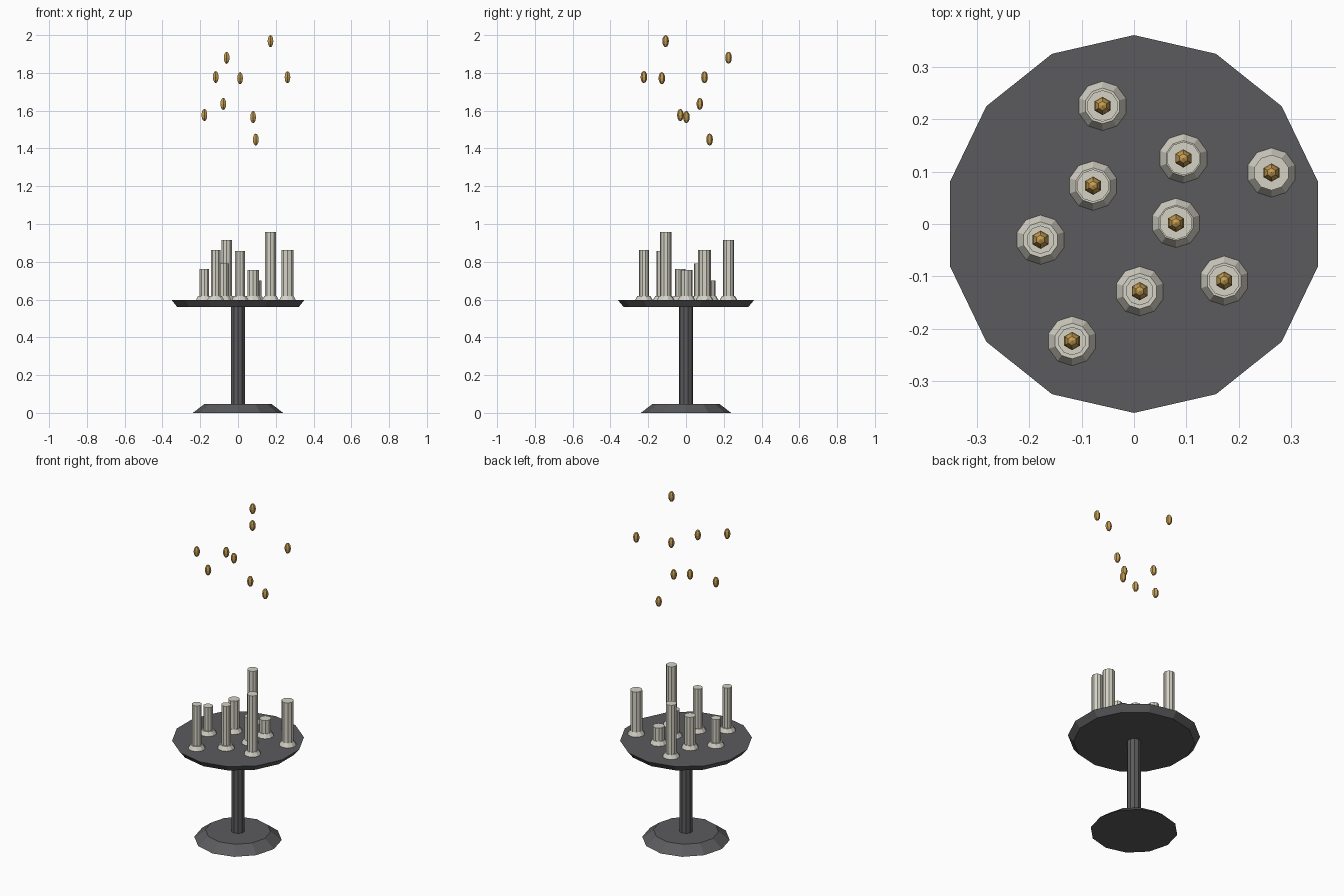
import bpy, bmesh, math

if "Cube" in bpy.data.objects:
    bpy.data.objects.remove(bpy.data.objects["Cube"])


def material(name, rgb):
    m = bpy.data.materials.new(name)
    m.diffuse_color = (*rgb, 1)
    m.use_nodes = True
    m.node_tree.nodes["Principled BSDF"].inputs["Base Color"].default_value = m.diffuse_color
    return m


IRON = material("dark iron", (0.105, 0.105, 0.11))
WAX = material("ivory wax", (0.66, 0.645, 0.56))
FLAME = material("amber flame", (0.56, 0.34, 0.085))


def lathe(name, profile, sides, mat, loc=(0, 0)):
    """Spin (radius, z) points around a vertical axis; radius 0 makes a pole."""
    bm = bmesh.new()
    rings = []
    for r, z in profile:
        if r == 0:
            rings.append([bm.verts.new((0, 0, z))] * sides)
        else:
            angles = [math.pi / 2 + 2 * math.pi * i / sides for i in range(sides)]
            rings.append([bm.verts.new((r * math.cos(a), r * math.sin(a), z)) for a in angles])
    for low, high in zip(rings, rings[1:]):
        for i in range(sides):
            j = (i + 1) % sides
            corners = list(dict.fromkeys((low[i], low[j], high[j], high[i])))
            bm.faces.new(corners)
    # flat end caps
    if profile[0][0] > 0:
        bm.faces.new(rings[0][::-1])
    if profile[-1][0] > 0:
        bm.faces.new(rings[-1])
    bmesh.ops.recalc_face_normals(bm, faces=bm.faces)
    mesh = bpy.data.meshes.new(name)
    bm.to_mesh(mesh)
    bm.free()
    mesh.materials.append(mat)
    ob = bpy.data.objects.new(name, mesh)
    ob.location = (*loc, 0)
    bpy.context.collection.objects.link(ob)
    return ob


# Pedestal table
TOP = 0.597
lathe("foot", [(0.239, 0), (0.178, 0.047)], 12, IRON)
lathe("pole", [(0.038, 0.04), (0.038, 0.57)], 10, IRON)
lathe("table_top", [(0.33, 0.56), (0.36, TOP)], 14, IRON)

# Candles: x, y, candle radius, candle top, flame centre height
CANDLES = [
    (-0.06, 0.225, 0.030, 0.915, 1.88),
    (0.094, 0.125, 0.032, 0.700, 1.447),
    (0.262, 0.098, 0.034, 0.862, 1.777),
    (-0.078, 0.073, 0.031, 0.790, 1.636),
    (-0.178, -0.03, 0.027, 0.762, 1.577),
    (0.08, 0.002, 0.032, 0.757, 1.566),
    (0.011, -0.128, 0.027, 0.857, 1.772),
    (0.172, -0.108, 0.030, 0.957, 1.968),
    (-0.118, -0.223, 0.027, 0.862, 1.778),
]
for n, (x, y, r, top, fz) in enumerate(CANDLES, 1):
    lathe(f"candle_dish_{n}", [(0.047, TOP), (0.034, 0.62)], 10, WAX, (x, y))
    lathe(f"candle_{n}", [(r, TOP), (r, top)], 10, WAX, (x, y))
    # faceted floating flame, taller than wide
    steps = 6
    arc = [(0.0175 * math.sin(math.pi * k / steps) if 0 < k < steps else 0,
            fz - 0.032 * math.cos(math.pi * k / steps)) for k in range(steps + 1)]
    lathe(f"flame_{n}", arc, 6, FLAME, (x, y))
